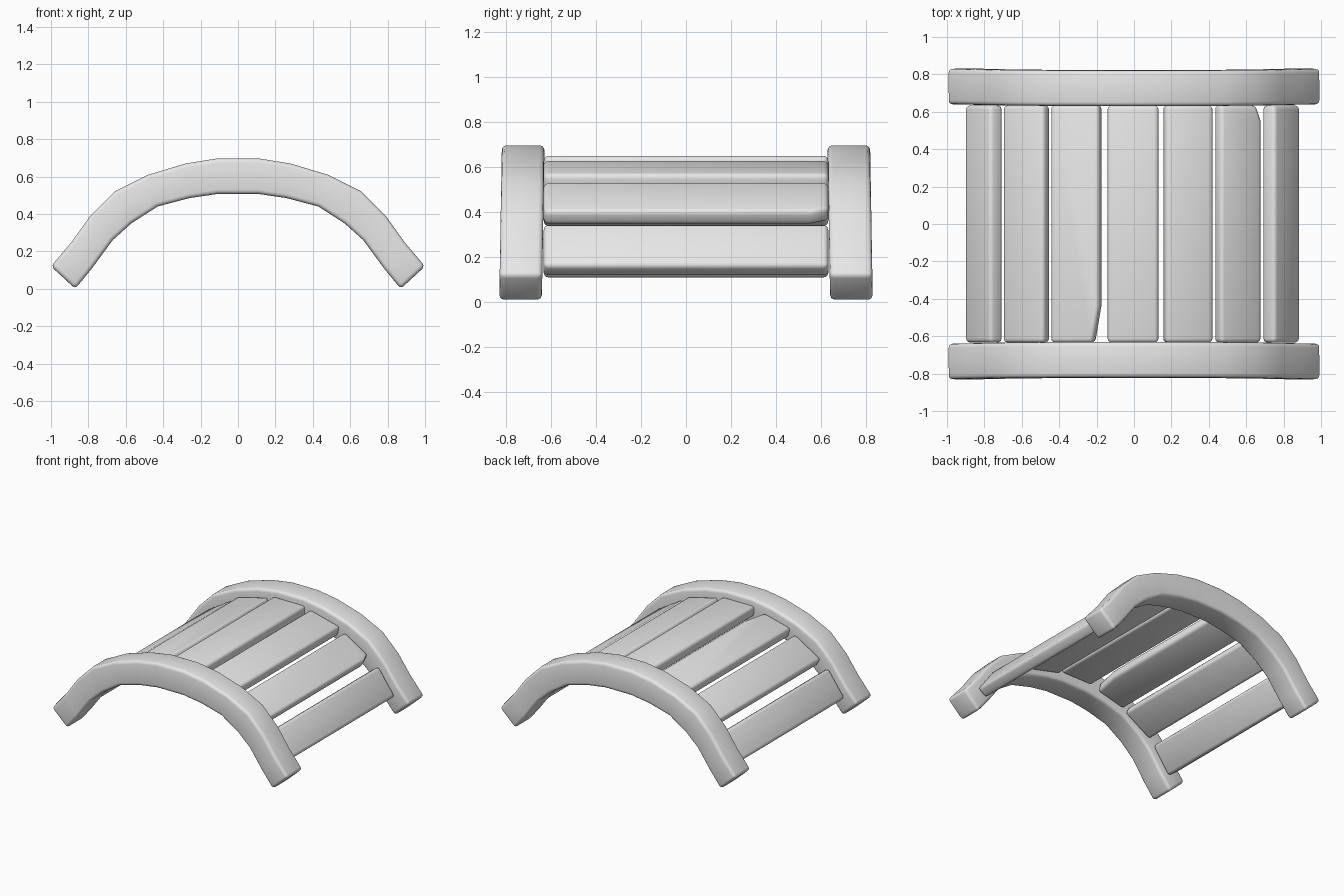
import bpy, bmesh, math
from mathutils import Vector

cube = bpy.data.objects.get("Cube")
if cube:
    bpy.data.objects.remove(cube, do_unlink=True)

grey = bpy.data.materials.new("light grey")
grey.use_nodes = True
grey.diffuse_color = (0.8, 0.8, 0.8, 1)
grey.node_tree.nodes["Principled BSDF"].inputs["Base Color"].default_value = (0.8, 0.8, 0.8, 1)


def finish(name, bm, bevel, segments):
    """Turn a bmesh into a rounded, smooth-shaded grey part."""
    bmesh.ops.recalc_face_normals(bm, faces=bm.faces)
    mesh = bpy.data.meshes.new(name)
    bm.to_mesh(mesh)
    bm.free()
    mesh.materials.append(grey)
    obj = bpy.data.objects.new(name, mesh)
    bpy.context.collection.objects.link(obj)
    mod = obj.modifiers.new("rounded edges", "BEVEL")
    mod.width = bevel
    mod.segments = segments
    mod.limit_method = "ANGLE"
    mod.angle_limit = math.radians(32)
    bpy.context.view_layer.objects.active = obj
    obj.select_set(True)
    bpy.ops.object.modifier_apply(modifier=mod.name)
    bpy.ops.object.shade_smooth_by_angle(angle=math.radians(40))
    obj.select_set(False)
    return obj


# Arched side rails: half profiles of the upper and lower edge, foot to crown
upper = [(1, .12), (.89, .25), (.79, .39), (.66, .52), (.48, .61), (.28, .67), (.11, .697)]
lower = [(.87, 0), (.78, .11), (.67, .26), (.57, .35), (.43, .44), (.26, .485), (.11, .507)]


def full(half):
    return [(-x, z) for x, z in half] + half[::-1]


def rail(name, side):
    bm = bmesh.new()
    rings = []
    for (ox, oz), (ix, iz) in zip(full(upper), full(lower)):
        ring = []
        for x, z, y in ((ox, oz, .82), (ox, oz, .63), (ix, iz, .63), (ix, iz, .82)):
            lean = .012 * (1 - z / .7)
            ring.append(bm.verts.new((x, side * (y + lean), z)))
        rings.append(ring)
    for a, b in zip(rings, rings[1:]):
        for i in range(4):
            j = (i + 1) % 4
            bm.faces.new((a[i], a[j], b[j], b[i]))
    bm.faces.new(rings[0])
    bm.faces.new(rings[-1])
    finish(name, bm, .022, 3)


rail("front_rail", -1)
rail("back_rail", 1)


# Deck planks laid across the arch; a chip cuts one corner off a plank
def plank(name, x, z, tilt, width, thick, chip=None):
    bm = bmesh.new()
    bmesh.ops.create_cube(bm, size=1)
    bmesh.ops.scale(bm, vec=(width, 1.268, thick), verts=bm.verts)
    if chip:
        end, across, along = chip
        point = Vector((width / 2 - across, end * .634, 0))
        normal = Vector((along, end * across, 0)).normalized()
        cut = bmesh.ops.bisect_plane(bm, geom=bm.verts[:] + bm.edges[:] + bm.faces[:],
                                     plane_co=point, plane_no=normal, clear_outer=True)
        edges = [e for e in cut["geom_cut"] if isinstance(e, bmesh.types.BMEdge)]
        bmesh.ops.edgeloop_fill(bm, edges=edges)
    obj = finish(name, bm, .022, 3)
    obj.location = (x, 0, z)
    obj.rotation_euler = (0, math.radians(tilt), 0)


planks = [
    ("left_low_plank", .787, .23, 54, .235, .085, None),
    ("left_middle_plank", .555, .438, 31, .255, .075, (1, .03, .08)),
    ("left_high_plank", .288, .562, 14, .262, .08, None),
    ("crown_plank", -.005, .61, 0, .272, .08, None),
    ("right_high_plank", -.308, .557, -14, .268, .08, (-1, .035, .2)),
    ("right_middle_plank", -.575, .428, -31, .255, .075, None),
    ("right_low_plank", -.803, .22, -54, .235, .085, None),
]
for args in planks:
    plank(*args)
